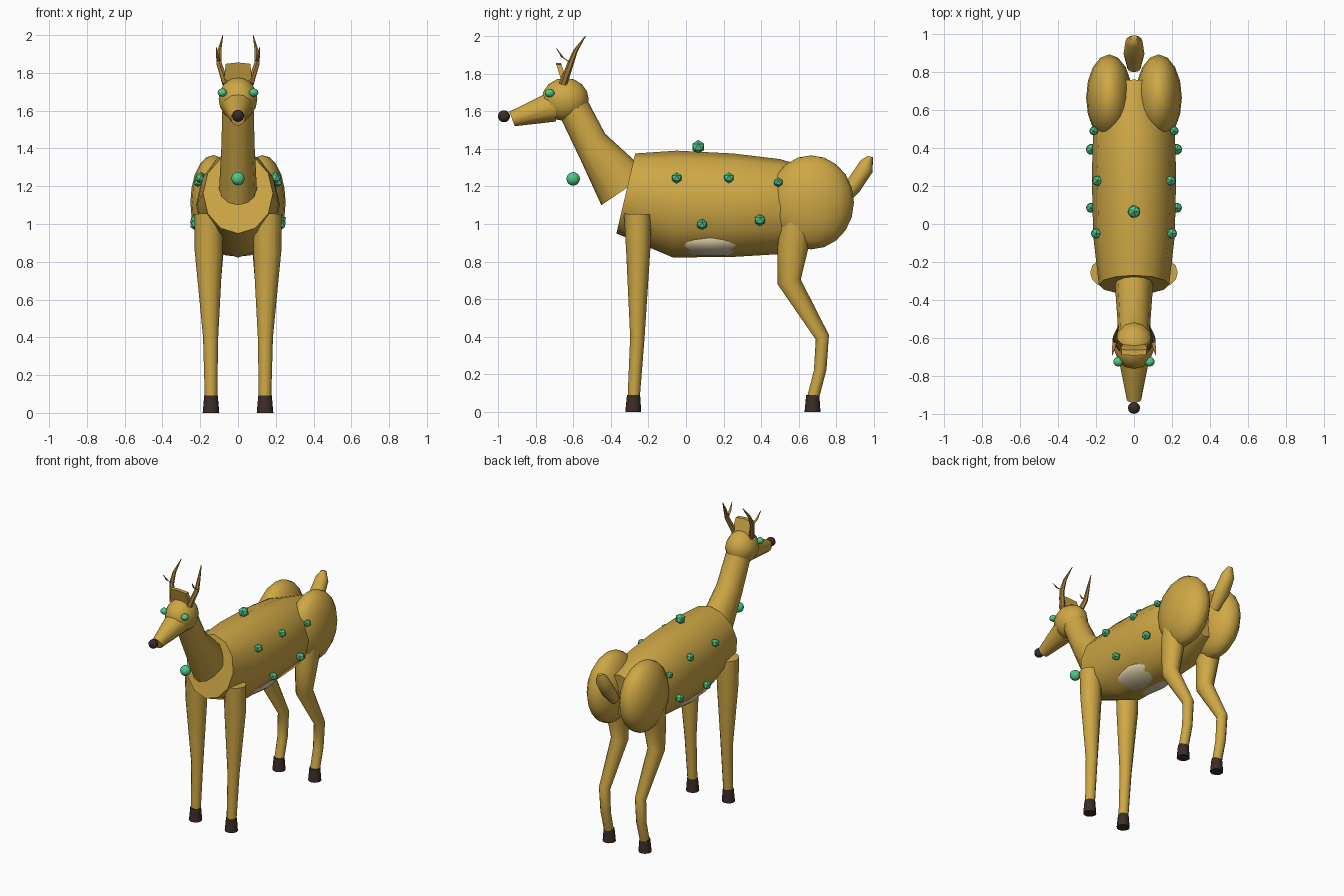
import bpy, bmesh, math
from mathutils import Vector

if "Cube" in bpy.data.objects:
    bpy.data.objects.remove(bpy.data.objects["Cube"])


def mat(name, r, g, b):
    m = bpy.data.materials.new(name)
    m.diffuse_color = (r, g, b, 1)
    m.use_nodes = True
    m.node_tree.nodes["Principled BSDF"].inputs["Base Color"].default_value = m.diffuse_color
    return m


HIDE = mat("hide", 0.62, 0.39, 0.06)
DARK = mat("dark", 0.045, 0.025, 0.02)
HORN = mat("horn", 0.36, 0.20, 0.04)
GREEN = mat("green", 0.08, 0.58, 0.25)
PALE = mat("pale", 0.70, 0.60, 0.38)


def finish(name, bm, m, angle=50):
    bmesh.ops.recalc_face_normals(bm, faces=bm.faces[:])
    me = bpy.data.meshes.new(name)
    bm.to_mesh(me)
    bm.free()
    me.materials.append(m)
    ob = bpy.data.objects.new(name, me)
    bpy.context.collection.objects.link(ob)
    if angle:
        bpy.context.view_layer.objects.active = ob
        ob.select_set(True)
        bpy.ops.object.shade_smooth_by_angle(angle=math.radians(angle))
        ob.select_set(False)
    return ob


def loft(name, rings, m=HIDE, sides=12):
    """Each ring: side-view edge points (y1, z1, y2, z2), centre x, half width."""
    bm = bmesh.new()
    loops = []
    for y1, z1, y2, z2, xc, w in rings:
        a, b = Vector((xc, y1, z1)), Vector((xc, y2, z2))
        c, u = (a + b) / 2, (a - b) / 2
        loops.append([bm.verts.new(c + u * math.cos(t) + Vector((w * math.sin(t), 0, 0)))
                      for t in (2 * math.pi * i / sides for i in range(sides))])
    for p, q in zip(loops, loops[1:]):
        for i in range(sides):
            j = (i + 1) % sides
            bm.faces.new((p[i], p[j], q[j], q[i]))
    bm.faces.new(loops[0])
    bm.faces.new(loops[-1])
    return finish(name, bm, m)


def ball(name, loc, rad, m, u=14, v=8):
    bm = bmesh.new()
    bmesh.ops.create_uvsphere(bm, u_segments=u, v_segments=v, radius=1)
    bmesh.ops.scale(bm, vec=rad, verts=bm.verts)
    bmesh.ops.translate(bm, vec=loc, verts=bm.verts)
    return finish(name, bm, m)


def gem(name, loc, r):
    bm = bmesh.new()
    bmesh.ops.create_icosphere(bm, subdivisions=1, radius=r)
    bmesh.ops.translate(bm, vec=loc, verts=bm.verts)
    return finish(name, bm, GREEN, 0)


def horn(name, pts):
    """Tapered round spike through points (x, y, z, radius)."""
    loft(name, [(y - r, z + r * .4, y + r, z - r * .4, x, r) for x, y, z, r in pts], HORN, 6)


# torso and pale belly
loft("body", [(-.27, 1.375, -.37, .95, 0, .185), (-.05, 1.39, -.07, .822, 0, .215),
              (.25, 1.375, .25, .825, 0, .222), (.5, 1.345, .5, .84, 0, .215),
              (.76, 1.27, .72, .95, 0, .12)])
ball("belly_patch", (0, .13, .915), (.165, .27, .088), PALE, 12, 8)

# neck, head, snout, nose
loft("neck", [(-.20, 1.27, -.45, 1.10, 0, .10), (-.43, 1.48, -.56, 1.34, 0, .088),
              (-.52, 1.65, -.67, 1.57, 0, .083)])
ball("head", (0, -.642, 1.662), (.105, .125, .115), HIDE)
loft("snout", [(-.70, 1.715, -.69, 1.545, 0, .084), (-.94, 1.597, -.91, 1.52, 0, .038)])
ball("nose", (0, -.968, 1.573), (.032, .032, .032), DARK, 12, 8)

# ears, joined as one flared plate across the crown
bm = bmesh.new()
outline = [(-.08, 1.72), (-.065, 1.848), (0, 1.855), (.065, 1.848), (.08, 1.72)]
front = [[bm.verts.new((x, d - .31 * (z - 1.72), z)) for x, z in outline] for d in (-.65, -.622)]
bm.faces.new(front[0])
bm.faces.new(front[1])
for i in range(5):
    j = (i + 1) % 5
    bm.faces.new((front[0][i], front[0][j], front[1][j], front[1][i]))
finish("ears", bm, HIDE, 30)

# tail
loft("tail", [(.80, 1.16, .84, 1.09, 0, .035), (.865, 1.245, .925, 1.175, 0, .055),
              (.93, 1.34, .992, 1.275, 0, .045), (.967, 1.362, .994, 1.355, 0, .018)])

# green lights on the centre line
ball("chest_light", (0, -.60, 1.24), (.036, .036, .036), GREEN)
gem("back_light", (0, .065, 1.41), .037)

for s, side in ((1, "right"), (-1, "left")):
    # antlers with a forward tine
    horn(f"antler_{side}", [(s * .065, -.655, 1.74, .02), (s * .10, -.615, 1.85, .016),
                            (s * .098, -.588, 1.92, .011), (s * .08, -.534, 2.0, .002)])
    horn(f"antler_tine_{side}", [(s * .10, -.61, 1.855, .012), (s * .108, -.655, 1.885, .009),
                                 (s * .115, -.69, 1.935, .002)])
    ball(f"eye_{side}", (s * .083, -.725, 1.696), (.026, .026, .022), GREEN, 10, 6)

    # front leg
    loft(f"front_leg_{side}", [(-.33, 1.055, -.183, 1.05, s * .155, .075),
                               (-.318, .85, -.19, .86, s * .155, .074),
                               (-.297, .40, -.22, .40, s * .145, .04),
                               (-.31, .085, -.245, .085, s * .143, .033)])
    # haunch and bent hind leg
    ball(f"haunch_{side}", (s * .13, .665, 1.115), (.122, .228, .25), HIDE, 16, 10)
    loft(f"hind_leg_{side}", [(.50, 1.0, .69, 1.03, s * .148, .08),
                              (.487, .88, .66, .91, s * .148, .075),
                              (.487, .68, .61, .705, s * .146, .056),
                              (.69, .385, .76, .41, s * .144, .038),
                              (.68, .22, .747, .225, s * .143, .035),
                              (.645, .085, .71, .085, s * .143, .033)])
    # hooves
    for label, y in (("front", -.28), ("hind", .673)):
        loft(f"{label}_hoof_{side}", [(y - .034, .092, y + .036, .092, s * .143, .036),
                                      (y - .043, 0, y + .042, 0, s * .143, .044)], DARK)
    # flank lights
    for i, (x, y, z, r) in enumerate([(.20, -.05, 1.245, .03), (.193, .228, 1.245, .03),
                                      (.212, .49, 1.222, .026), (.226, .085, .997, .03),
                                      (.225, .393, 1.02, .032)]):
        gem(f"flank_light_{i + 1}_{side}", (s * x, y, z), r)
